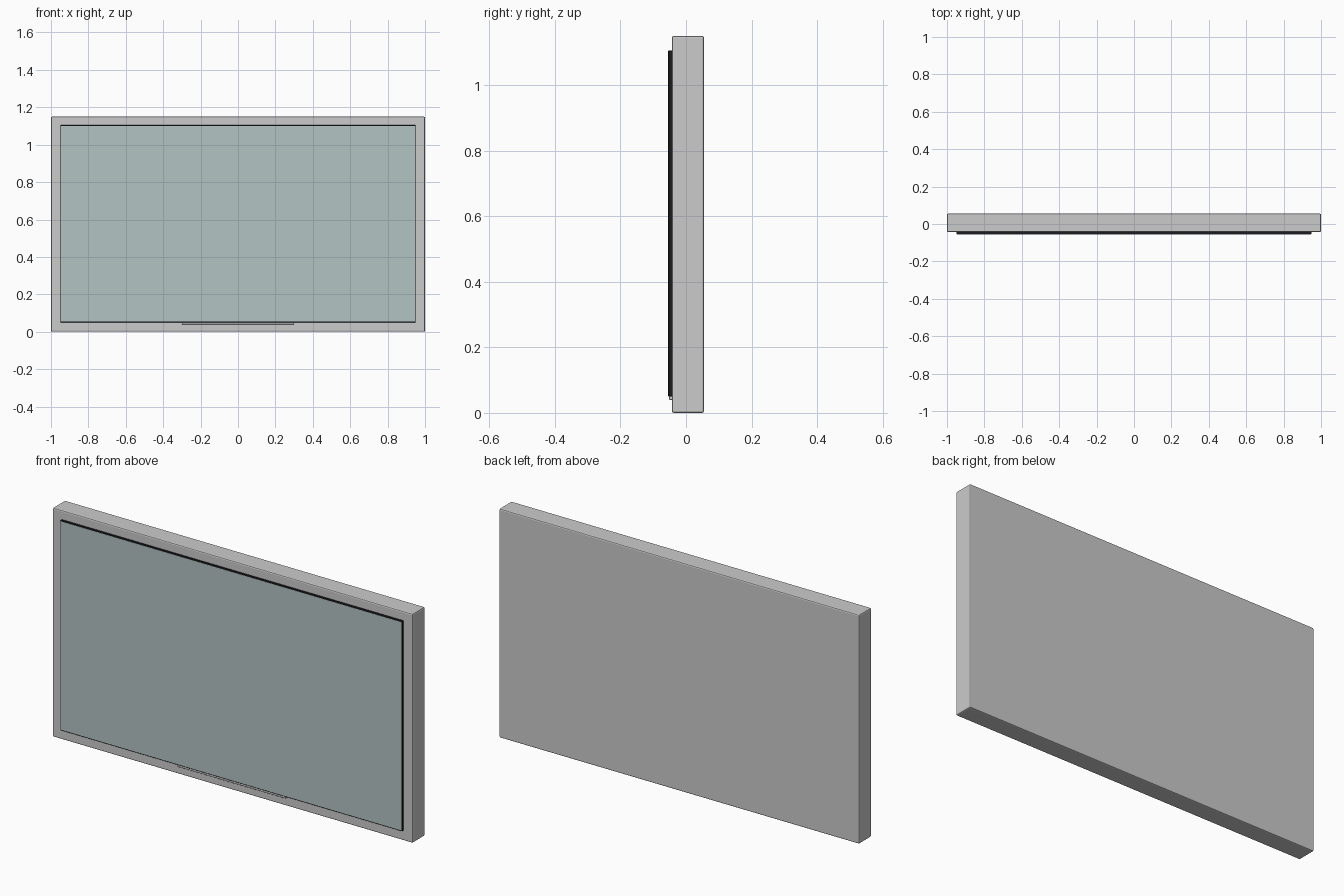
import bpy

if "Cube" in bpy.data.objects:
    bpy.data.objects.remove(bpy.data.objects["Cube"])


def box(name, x, y, z, bevel=0.0, segments=1, color=None):
    """Box from (min, max) ranges, with an optional edge bevel."""
    bpy.ops.mesh.primitive_cube_add(size=1, location=[sum(r) / 2 for r in (x, y, z)])
    ob = bpy.context.object
    ob.name = name
    ob.scale = [r[1] - r[0] for r in (x, y, z)]
    bpy.ops.object.transform_apply(location=False, rotation=False, scale=True)
    if bevel:
        mod = ob.modifiers.new("edge_bevel", "BEVEL")
        mod.width = bevel
        mod.segments = segments
    if color:
        mat = bpy.data.materials.new(name + "_color")
        mat.diffuse_color = color
        mat.use_nodes = True
        mat.node_tree.nodes["Principled BSDF"].inputs["Base Color"].default_value = mat.diffuse_color
        ob.data.materials.append(mat)
    return ob


# Main slab with softened edges
box("housing", (-1, 1), (-0.043, 0.055), (0, 1.15), 0.006, 2)

# Dark panel standing proud of the front
box("screen_bezel", (-0.95, 0.95), (-0.0545, -0.04), (0.05, 1.105), 0.002, 1,
    (0.012, 0.012, 0.015, 1))

# Pale glass covering the panel
box("screen_glass", (-0.946, 0.946), (-0.0555, -0.05), (0.054, 1.101),
    color=(0.45, 0.55, 0.55, 1))

# Narrow strip under the screen
box("lower_strip", (-0.3, 0.3), (-0.052, -0.04), (0.04, 0.052), 0.001)
